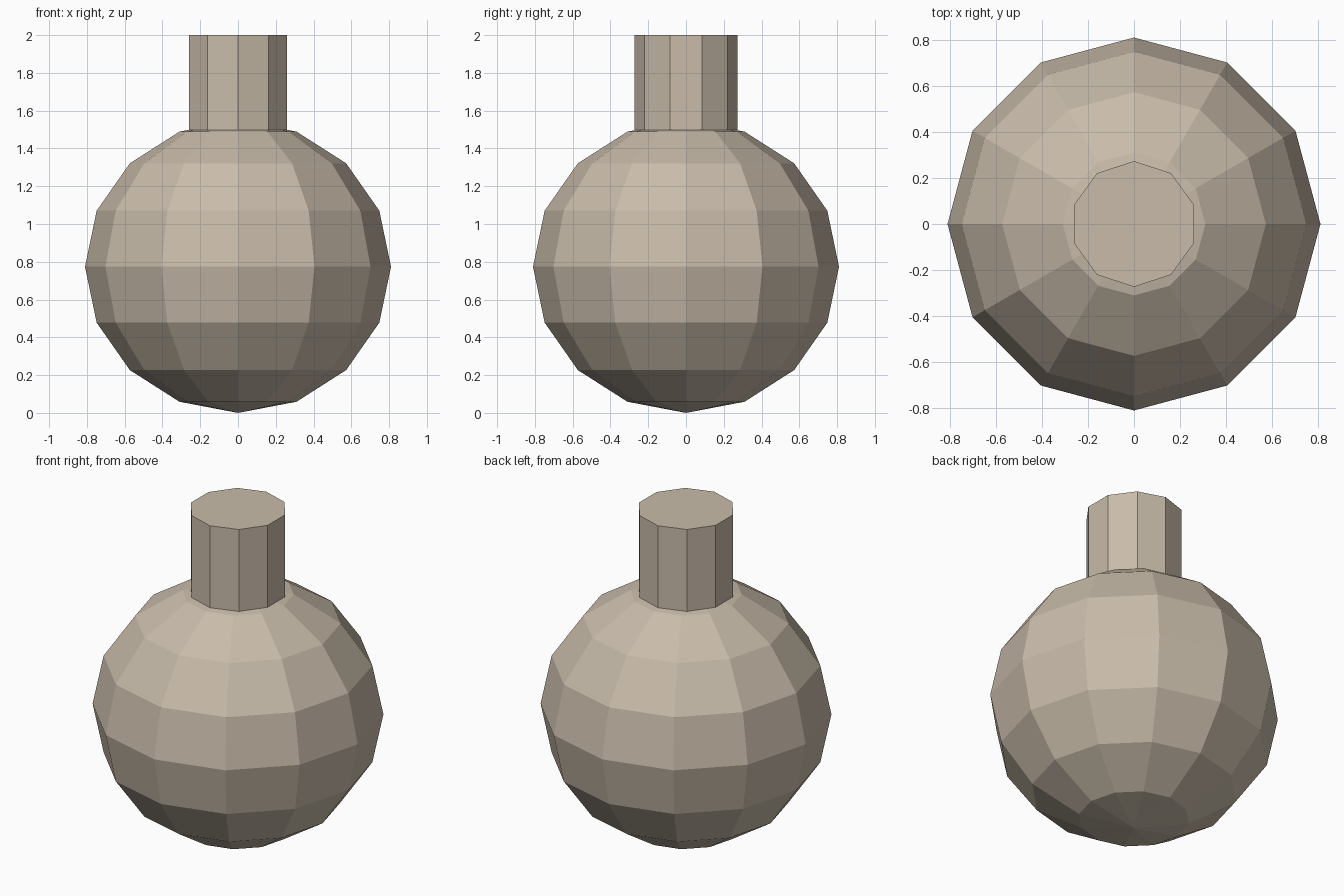
import bpy
import math

if "Cube" in bpy.data.objects:
    bpy.data.objects.remove(bpy.data.objects["Cube"])

# One flat clay colour
clay = bpy.data.materials.new("warm_beige")
clay.diffuse_color = (0.58, 0.50, 0.40, 1.0)
clay.use_nodes = True
clay.node_tree.nodes["Principled BSDF"].inputs["Base Color"].default_value = clay.diffuse_color


def finish(name):
    obj = bpy.context.object
    obj.name = name
    obj.data.materials.append(clay)
    bpy.ops.object.transform_apply(location=False, rotation=True, scale=True)
    bpy.ops.object.shade_flat()
    return obj


# Slightly squashed faceted bulb
bpy.ops.mesh.primitive_uv_sphere_add(segments=12, ring_count=8, radius=0.81,
                                     location=(0, 0, 0.774))
bpy.context.object.scale = (1, 1, 0.774 / 0.81)
finish("bulb")

# Ten-sided neck with a corner facing the front and back
bpy.ops.mesh.primitive_cylinder_add(vertices=10, radius=0.273, depth=0.502,
                                    location=(0, 0, 1.749))
neck = bpy.context.object
first = neck.data.vertices[0].co
neck.rotation_euler.z = math.pi / 2 - math.atan2(first.y, first.x)
finish("neck")
